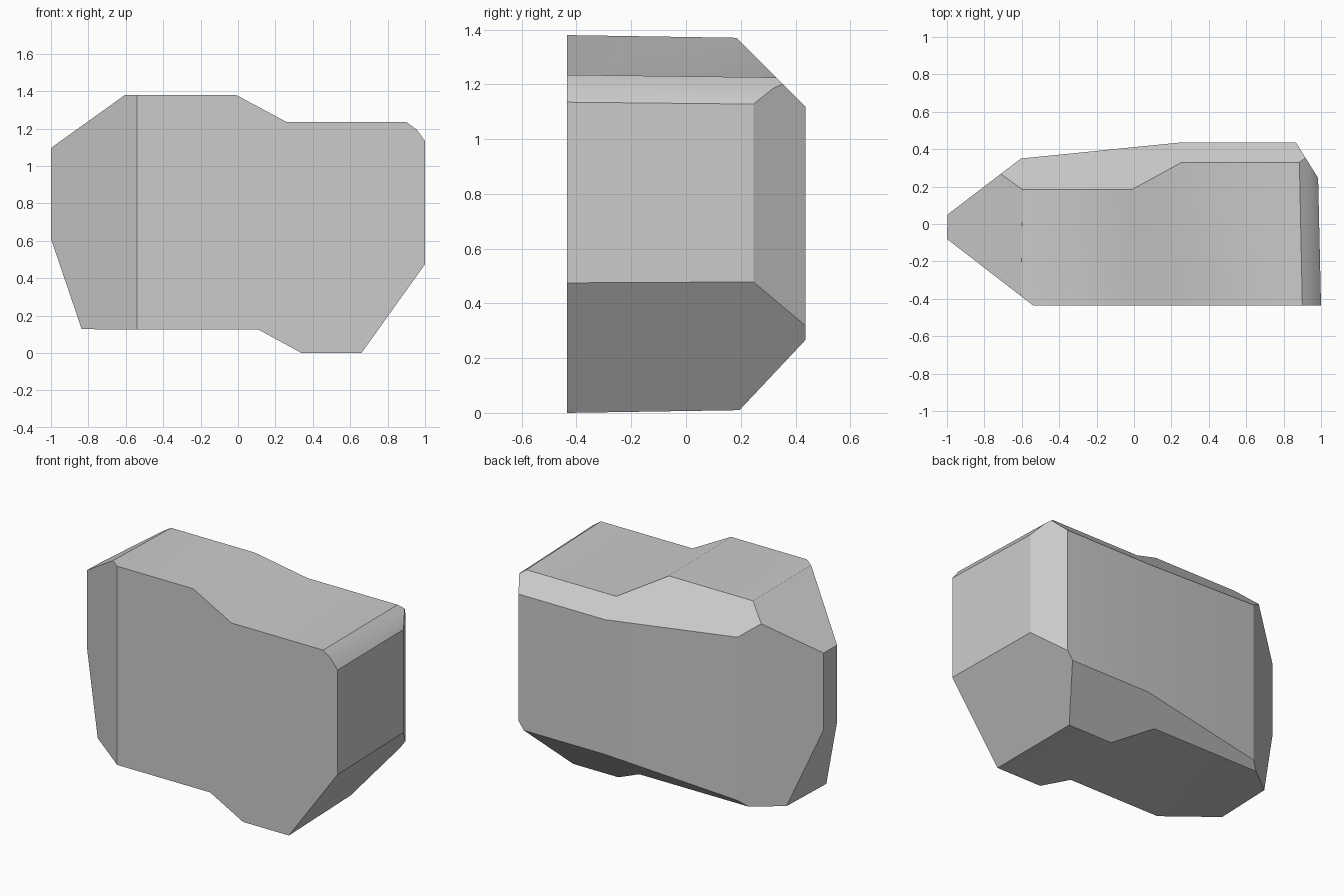
import bpy
import bmesh
import math
from mathutils import Vector

cube = bpy.data.objects.get("Cube")
if cube:
    bpy.data.objects.remove(cube, do_unlink=True)

# Single grey material
grey = bpy.data.materials.new("plain_grey")
grey.use_nodes = True
colour = (0.6, 0.6, 0.6, 1)
grey.diffuse_color = colour
grey.node_tree.nodes["Principled BSDF"].inputs["Base Color"].default_value = colour

FRONT, BACK, DRAFT, MID_Z = -0.435, 0.437, 0.98, 0.69

# Side-on outline, drawn on the front plane
outline = [(-0.606, 1.38), (-0.01, 1.38), (0.26, 1.235), (0.9, 1.235),
           (0.955, 1.195), (1.0, 1.135), (1.0, 0.475), (0.66, 0), (0.34, 0),
           (0.11, 0.125), (-0.84, 0.125), (-1.008, 0.61), (-1.008, 1.1)]


def cut(bm, point, normal):
    """Slice away everything on the normal side and cap the opening."""
    geom = bm.verts[:] + bm.edges[:] + bm.faces[:]
    bmesh.ops.bisect_plane(bm, geom=geom, dist=1e-5, plane_co=point,
                           plane_no=Vector(normal).normalized(),
                           clear_outer=True)
    rim = [e for e in bm.edges if e.is_boundary]
    bmesh.ops.holes_fill(bm, edges=rim, sides=0)


def cut_upright(bm, a, b):
    """Upright cut through two plan points, removing the left of a to b."""
    cut(bm, (*a, 0), (a[1] - b[1], b[0] - a[0], 0))


# Extrude the outline front to back with a slight draft
bm = bmesh.new()
front = [bm.verts.new((x, FRONT, z)) for x, z in outline]
back = [bm.verts.new((x * DRAFT, BACK, MID_Z + (z - MID_Z) * DRAFT))
        for x, z in outline]
bm.faces.new(front)
bm.faces.new(back[::-1])
for i in range(len(front)):
    j = (i + 1) % len(front)
    bm.faces.new((front[j], front[i], back[i], back[j]))

# Upright corner cuts and the tapering rear wall
cut_upright(bm, (-0.54, FRONT), (-1.0, -0.08))
cut_upright(bm, (-1.0, 0.048), (-0.605, 0.35))
cut_upright(bm, (-0.605, 0.35), (0.26, BACK))
cut_upright(bm, (0.865, BACK), (0.985, 0.245))

# Sloping cuts along the rear upper and lower edges
cut(bm, (0, 0.185, 1.37), (0, 1, 1))
cut(bm, (0, 0.2, 0.015), (0, 0.25, -0.235))

bmesh.ops.recalc_face_normals(bm, faces=bm.faces[:])
mesh = bpy.data.meshes.new("faceted_body")
bm.to_mesh(mesh)
bm.free()
mesh.materials.append(grey)
body = bpy.data.objects.new("faceted_body", mesh)
bpy.context.collection.objects.link(body)

# Soften only the shallow edges
bpy.ops.object.select_all(action='DESELECT')
body.select_set(True)
bpy.context.view_layer.objects.active = body
bpy.ops.object.shade_smooth_by_angle(angle=math.radians(30))
